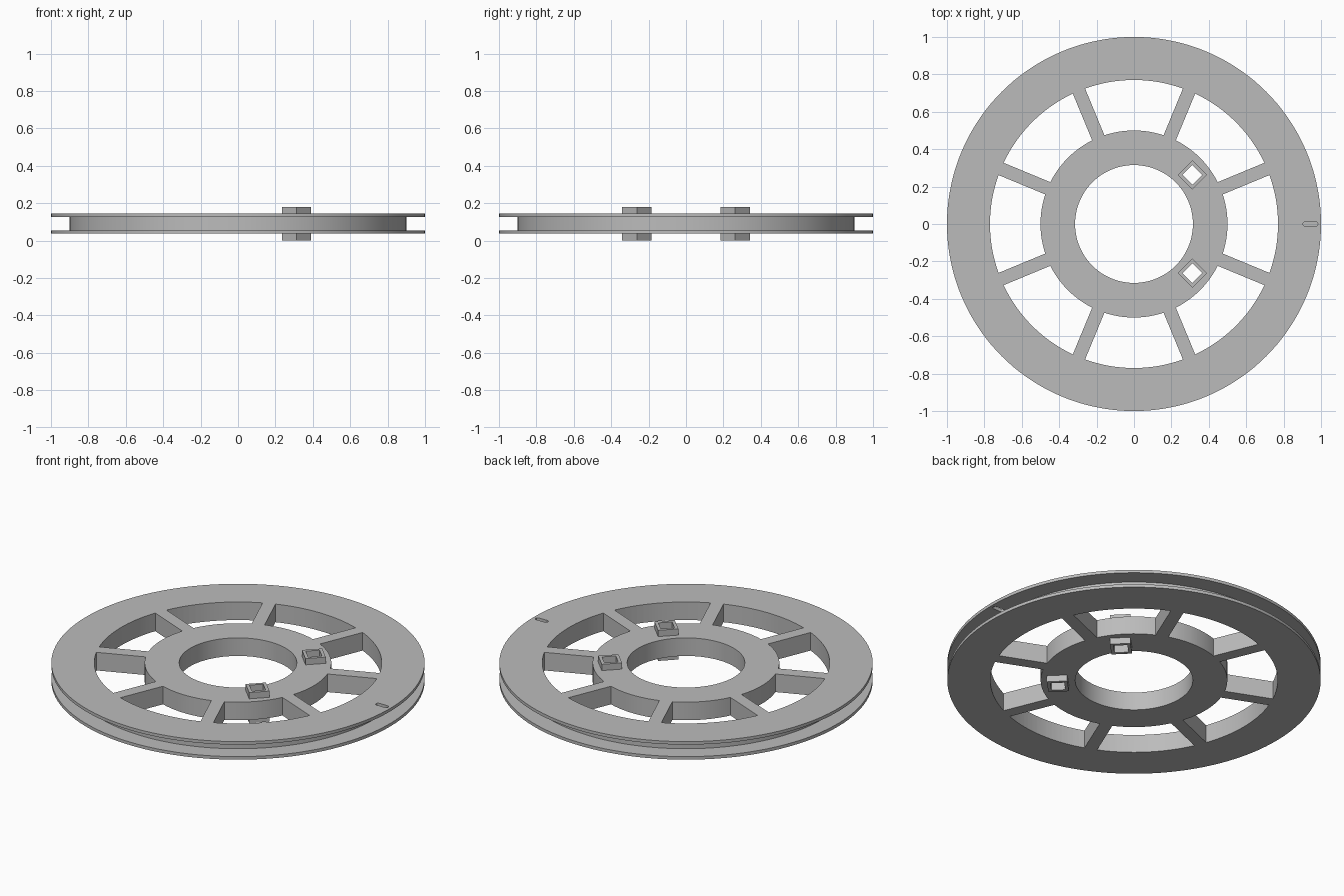
import bpy, bmesh
from math import sin, cos, asin, pi, radians
from mathutils import Vector, Matrix

if "Cube" in bpy.data.objects:
    bpy.data.objects.remove(bpy.data.objects["Cube"], do_unlink=True)

BOTTOM, TOP = 0.037, 0.144        # wheel body
LIP = 0.018                       # flange thickness
BOSS_TOP = 0.181
HOLE, HUB, RIM, GROOVE, OUTER = 0.315, 0.5, 0.77, 0.9, 1.0
SPOKE = 0.071
SEGMENTS = 144

grey = bpy.data.materials.new("plain grey")
grey.use_nodes = True
colour = (0.5, 0.5, 0.5, 1)
grey.diffuse_color = colour
grey.node_tree.nodes["Principled BSDF"].inputs["Base Color"].default_value = colour


def make_object(name, bm):
    bmesh.ops.recalc_face_normals(bm, faces=bm.faces)
    mesh = bpy.data.meshes.new(name)
    bm.to_mesh(mesh)
    bm.free()
    mesh.materials.append(grey)
    obj = bpy.data.objects.new(name, mesh)
    bpy.context.collection.objects.link(obj)
    return obj


def add_prism(bm, outline, low, high):
    face = bm.faces.new([bm.verts.new((x, y, low)) for x, y in outline])
    new = bmesh.ops.extrude_face_region(bm, geom=[face])["geom"]
    verts = [v for v in new if isinstance(v, bmesh.types.BMVert)]
    bmesh.ops.translate(bm, verts=verts, vec=(0, 0, high - low))


def diamond(centre, reach):
    x, y = centre
    return [(x + reach, y), (x, y + reach), (x - reach, y), (x, y - reach)]


def lathe(profile):
    bm = bmesh.new()
    rings = [[bm.verts.new((r * cos(2 * pi * i / SEGMENTS), r * sin(2 * pi * i / SEGMENTS), z))
              for i in range(SEGMENTS)] for r, z in profile]
    for a, b in zip(rings, rings[1:] + rings[:1]):
        for i in range(SEGMENTS):
            j = (i + 1) % SEGMENTS
            bm.faces.new((a[i], a[j], b[j], b[i]))
    return bm


def window_outline(middle, steps=16):
    # arc-ended opening whose straight sides run parallel to the spokes
    points = []
    for radius, direction in ((HUB, 1), (RIM, -1)):
        half = pi / 8 - asin(SPOKE / 2 / radius)
        for i in range(steps + 1):
            a = middle + direction * half * (2 * i / steps - 1)
            points.append((radius * cos(a), radius * sin(a)))
    return points


def slot_outline(start, end, half, steps=6):
    points = []
    for x, turn in ((end - half, -pi / 2), (start + half, pi / 2)):
        for i in range(steps + 1):
            a = turn + pi * i / steps
            points.append((x + half * cos(a), half * sin(a)))
    return points


# Grooved wheel body
wheel = make_object("wheel", lathe([
    (HOLE, BOTTOM), (OUTER, BOTTOM), (OUTER, BOTTOM + LIP), (GROOVE, BOTTOM + LIP),
    (GROOVE, TOP - LIP), (OUTER, TOP - LIP), (OUTER, TOP), (HOLE, TOP)]))

# Cutters: windows between spokes, boss holes, marker slot in the upper flange
boss_centres = [(0.312, side * 0.263) for side in (1, -1)]
BOSS, BORE = 0.078, 0.053
bm = bmesh.new()
for k in range(8):
    add_prism(bm, window_outline(k * pi / 4), -0.1, 0.3)
for centre in boss_centres:
    add_prism(bm, diamond(centre, (BOSS + BORE) / 2), -0.1, 0.3)
add_prism(bm, slot_outline(0.903, 0.983, 0.013), TOP - LIP * 2, 0.3)
cutter = make_object("opening_cutter", bm)
cutter.hide_render = True

cut = wheel.modifiers.new("openings", 'BOOLEAN')
cut.operation = 'DIFFERENCE'
cut.solver = 'EXACT'
cut.object = cutter
bpy.ops.object.select_all(action='DESELECT')
bpy.context.view_layer.objects.active = wheel
wheel.select_set(True)
bpy.ops.object.modifier_apply(modifier=cut.name)
bpy.data.objects.remove(cutter, do_unlink=True)
bpy.ops.object.shade_smooth_by_angle(angle=radians(30))

# Square tube bosses passing through the hub
for side, centre in zip(("left", "right"), boss_centres):
    bm = bmesh.new()
    loops = [[bm.verts.new((x, y, z)) for x, y in diamond(centre, reach)]
             for reach, z in ((BORE, 0), (BOSS, 0), (BOSS, BOSS_TOP), (BORE, BOSS_TOP))]
    for a, b in zip(loops, loops[1:] + loops[:1]):
        for i in range(4):
            j = (i + 1) % 4
            bm.faces.new((a[i], a[j], b[j], b[i]))
    make_object("square_boss_" + ("back" if side == "left" else "front"), bm)
